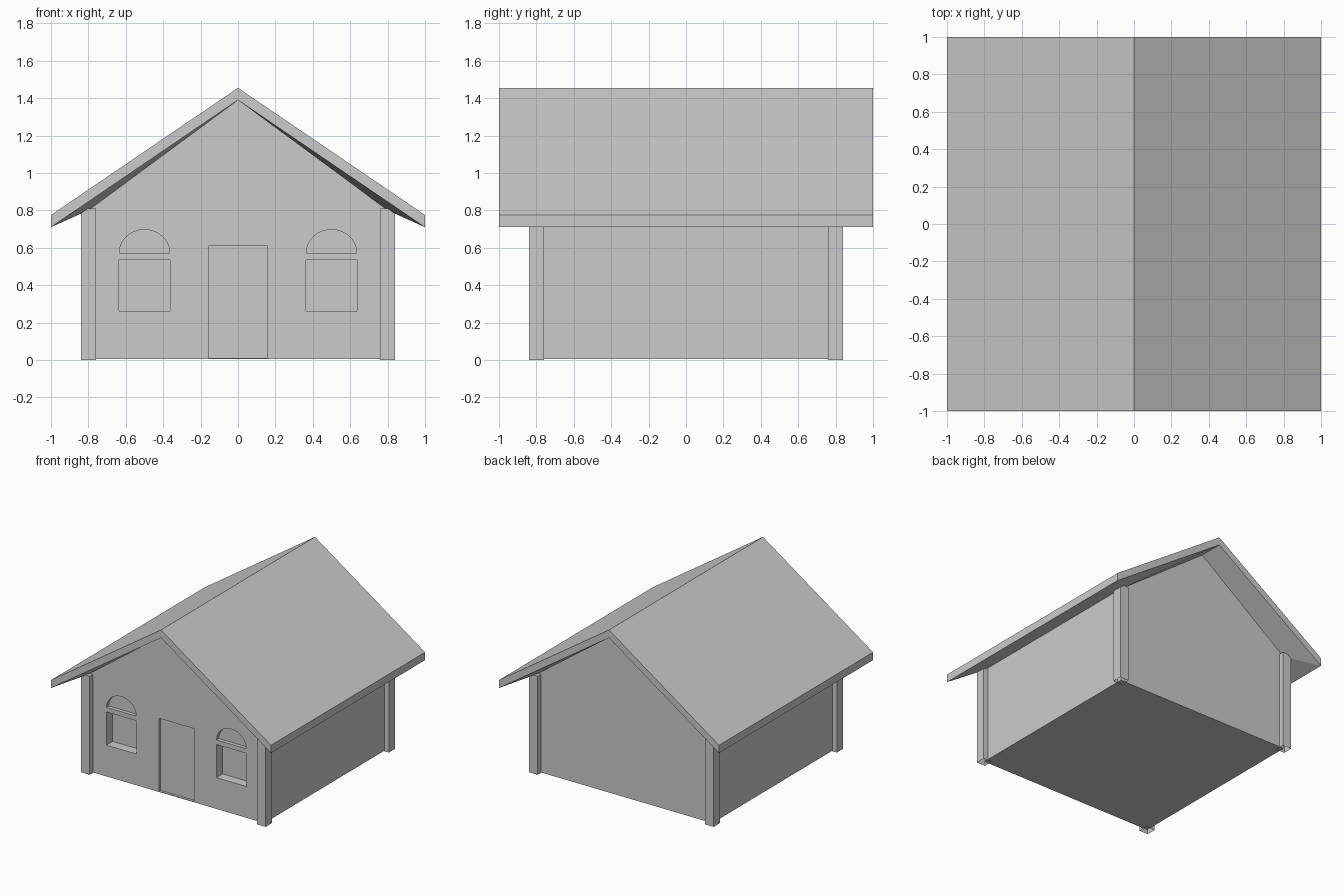
import bpy, bmesh, math

if "Cube" in bpy.data.objects:
    bpy.data.objects.remove(bpy.data.objects["Cube"])

FLOOR = 0.005


def make_object(name, bm):
    bmesh.ops.recalc_face_normals(bm, faces=bm.faces[:])
    me = bpy.data.meshes.new(name)
    bm.to_mesh(me)
    bm.free()
    ob = bpy.data.objects.new(name, me)
    bpy.context.collection.objects.link(ob)
    return ob


def prism(name, outline, y0, y1):
    """Extrude an x/z outline along y into a closed solid."""
    bm = bmesh.new()
    a = [bm.verts.new((x, y0, z)) for x, z in outline]
    b = [bm.verts.new((x, y1, z)) for x, z in outline]
    bm.faces.new(a)
    bm.faces.new(b)
    n = len(a)
    for i in range(n):
        bm.faces.new((a[i], a[(i + 1) % n], b[(i + 1) % n], b[i]))
    return make_object(name, bm)


def rect(x0, x1, z0, z1):
    return [(x0, z0), (x1, z0), (x1, z1), (x0, z1)]


# House shell: walls, floor, overhanging roof and soffits as one closed solid
roof = [(-1, .71), (-1, .775), (0, 1.455), (1, .775), (1, .71), (0, 1.39)]
wall = [(-.8, FLOOR), (-.8, .80), (0, 1.39), (.8, .80), (.8, FLOOR)]
bm = bmesh.new()
ends = []
for s in (-1, 1):
    o = [bm.verts.new((x, s, z)) for x, z in roof]
    w = [bm.verts.new((x, .8 * s, z)) for x, z in wall]
    for f in ((o[0], o[1], o[2], o[5]), (o[5], o[2], o[3], o[4]),
              (o[0], o[5], w[2], w[1]), (o[5], o[4], w[3], w[2]), w):
        bm.faces.new(f)
    ends.append(o + w)
f, b = ends
for i, j in ((0, 1), (1, 2), (2, 3), (3, 4),        # roof edges and slopes
             (0, 7), (9, 4),                        # side soffits
             (6, 7), (9, 10), (10, 6)):             # side walls, floor
    bm.faces.new((f[i], f[j], b[j], b[i]))
house = make_object("house_shell", bm)

# Cutters for the recessed door, windows and arched lights
cutters = [prism("door_cutter", rect(-.158, .158, .01, .61), -.9, -.78)]
for c in (-.5, .5):
    arch = [(c + .135 * math.cos(math.pi * i / 16),
             .572 + .125 * math.sin(math.pi * i / 16)) for i in range(17)]
    cutters.append(prism("window_cutter", rect(c - .136, c + .136, .262, .534), -.9, -.72))
    cutters.append(prism("arch_cutter", arch, -.9, -.77))

bpy.context.view_layer.objects.active = house
for c in cutters:
    c.hide_render = True
    m = house.modifiers.new("recess", 'BOOLEAN')
    m.operation = 'DIFFERENCE'
    m.solver = 'EXACT'
    m.object = c
    bpy.ops.object.modifier_apply(modifier=m.name)
    bpy.data.objects.remove(c)

# Corner posts, open underneath
for name, sx, sy in (("front_left_post", -1, -1), ("front_right_post", 1, -1),
                     ("back_left_post", -1, 1), ("back_right_post", 1, 1)):
    bm = bmesh.new()
    bmesh.ops.create_cube(bm, size=1)
    bm.normal_update()
    bottom = [f for f in bm.faces if f.normal.z < -.5]
    bmesh.ops.delete(bm, geom=bottom, context='FACES_ONLY')
    for v in bm.verts:
        v.co = (v.co.x * .08 + .8 * sx, v.co.y * .08 + .8 * sy, (v.co.z + .5) * .81)
    make_object(name, bm)
